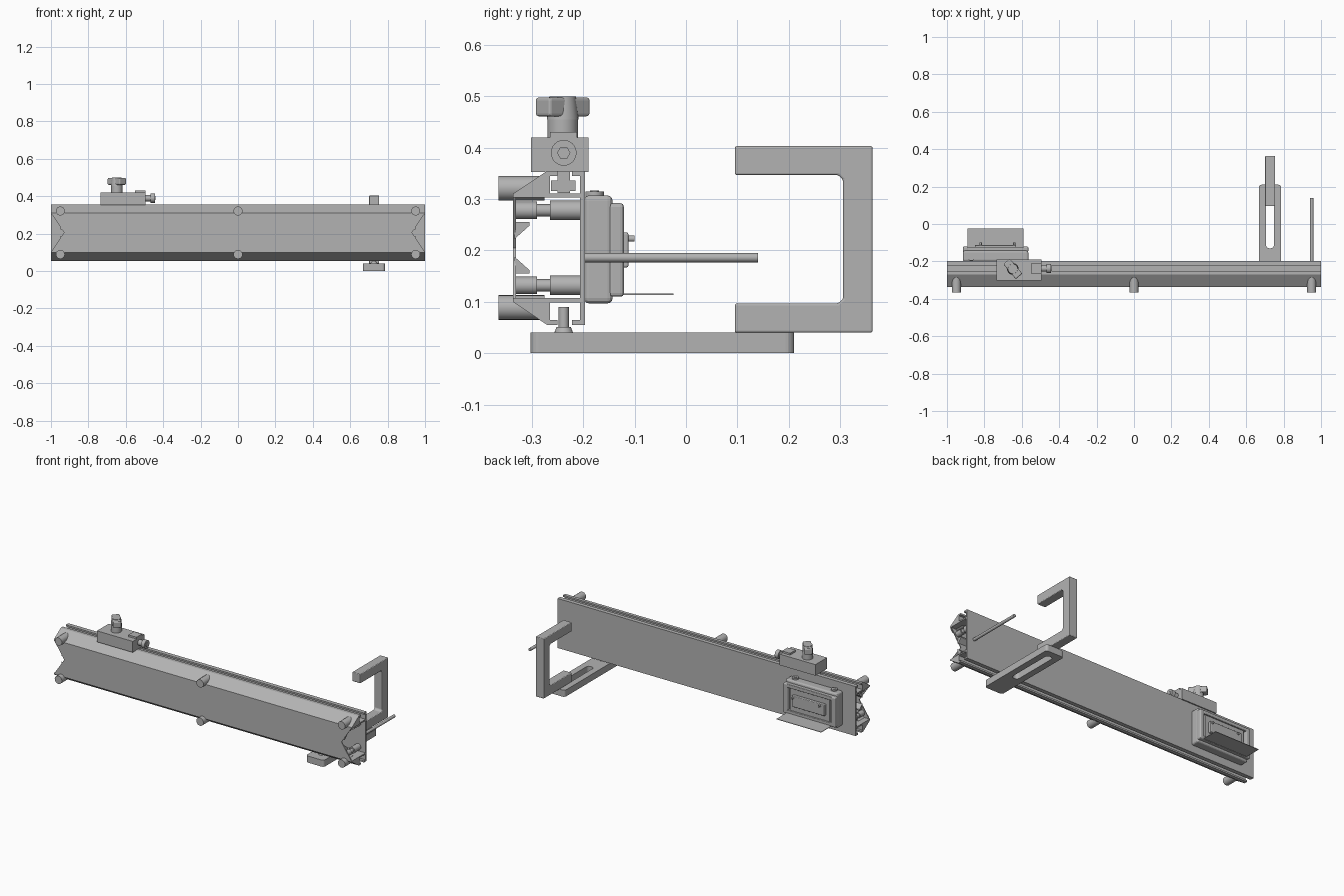
import bpy
import bmesh
import math
from mathutils import Matrix, Vector

if "Cube" in bpy.data.objects:
    bpy.data.objects.remove(bpy.data.objects["Cube"], do_unlink=True)

GREY = (0.45, 0.45, 0.45, 1)
metal = bpy.data.materials.new("plain_grey")
metal.use_nodes = True
metal.diffuse_color = GREY
metal.node_tree.nodes["Principled BSDF"].inputs["Base Color"].default_value = GREY


def finish(name, bm, bevel=0, smooth=False):
    bmesh.ops.recalc_face_normals(bm, faces=bm.faces[:])
    mesh = bpy.data.meshes.new(name)
    bm.to_mesh(mesh)
    bm.free()
    mesh.materials.append(metal)
    ob = bpy.data.objects.new(name, mesh)
    bpy.context.collection.objects.link(ob)
    if bevel:
        mod = ob.modifiers.new("rounded_edges", "BEVEL")
        mod.width = bevel
        mod.segments = 3
    if smooth:
        bpy.ops.object.select_all(action="DESELECT")
        ob.select_set(True)
        bpy.context.view_layer.objects.active = ob
        bpy.ops.object.shade_smooth_by_angle(angle=math.radians(35))
    return ob


def box(name, x, y, z, bevel=0, turn=0):
    bm = bmesh.new()
    size = Vector((x[1] - x[0], y[1] - y[0], z[1] - z[0]))
    mid = Vector((sum(x), sum(y), sum(z))) / 2
    mat = Matrix.Translation(mid) @ Matrix.Rotation(turn, 4, "Z") @ Matrix.Diagonal(size).to_4x4()
    bmesh.ops.create_cube(bm, size=1, matrix=mat)
    return finish(name, bm, bevel)


def rod(name, axis, lo, hi, a, b, r, sides=24, r2=None):
    """Cylinder or cone along an axis; a, b are the other two coordinates in order."""
    bm = bmesh.new()
    mid = [a, b]
    mid.insert("XYZ".index(axis), (lo + hi) / 2)
    rot = Vector((0, 0, 1)).rotation_difference(
        Vector([float(c == axis) for c in "XYZ"])).to_matrix().to_4x4()
    bmesh.ops.create_cone(bm, cap_ends=True, segments=sides, radius1=r,
                          radius2=r if r2 is None else r2, depth=hi - lo,
                          matrix=Matrix.Translation(mid) @ rot)
    return finish(name, bm, smooth=sides > 8)


def extrude(name, pts, axis, lo, hi, bevel=0):
    """Prism from a 2D outline in the other two coordinates."""
    bm = bmesh.new()
    verts = []
    for p in pts:
        co = list(p)
        co.insert("XYZ".index(axis), lo)
        verts.append(bm.verts.new(co))
    face = bm.faces.new(verts)
    new = bmesh.ops.extrude_face_region(bm, geom=[face])["geom"]
    step = Vector([(hi - lo) * (c == axis) for c in "XYZ"])
    bmesh.ops.translate(bm, vec=step, verts=[v for v in new if isinstance(v, bmesh.types.BMVert)])
    return finish(name, bm, bevel)


# Rail: chords mirrored about the mid height
MID = 0.205


def flip(pts):
    return [(y, 2 * MID - z) for y, z in pts]


chord = [(-.337, .303), (-.337, .31), (-.27, .355), (-.25, .355), (-.25, .345),
         (-.265, .345), (-.265, .311), (-.205, .311), (-.205, .303)]
lip = [(-.222, .345), (-.222, .355), (-.205, .355), (-.205, .345)]
rib = [(-.334, .255), (-.334, .222), (-.305, .248), (-.305, .255)]
for label, side in (("upper", lambda p: p), ("lower", flip)):
    extrude(label + "_chord", side(chord), "X", -1, 1)
    extrude(label + "_slot_lip", side(lip), "X", -1, 1)
    extrude(label + "_inner_rib", side(rib), "X", -.95, .95)
box("back_wall", (-1, 1), (-.206, -.197), (.055, .355))
extrude("front_plate", [(-1, .31), (1, .31), (.93, MID), (1, .1), (-1, .1), (-.93, MID)],
        "Y", -.337, -.331)

# Front pegs and internal spacers
for x in (-.95, 0, .95):
    for s, label in ((1, "upper"), (-1, "lower")):
        rod(label + "_peg", "Y", -.365, -.275, x, MID + s * .116, .024)
        z = MID + s * .073
        rod(label + "_spacer_head", "Y", -.331, -.29, x, z, .017)
        rod(label + "_spacer_neck", "Y", -.292, -.262, x, z, .012)
        rod(label + "_spacer_body", "Y", -.265, -.206, x, z, .019)

# Clamp on the upper slot
box("clamp_body", (-.735, -.495), (-.302, -.19), (.353, .42))
box("clamp_key", (-.72, -.51), (-.25, -.226), (.312, .36))
box("clamp_key_foot", (-.72, -.51), (-.263, -.215), (.316, .336))
box("clamp_raised_pad", (-.55, -.495), (-.265, -.212), (.41, .431))
rod("clamp_stem", "Z", .415, .462, -.648, -.24, .03)
knob = box("clamp_wing_knob", (-.7, -.596), (-.263, -.217), (.461, .498), .006, math.radians(-50))
rod("clamp_knob_hub", "Z", .455, .5, -.648, -.24, .031, r2=.026)
rod("clamp_screw_shank", "X", -.5, -.46, -.238, .39, .017)
rod("clamp_screw_head", "X", -.468, -.445, -.238, .39, .025)
rod("clamp_screw_hex", "X", -.446, -.442, -.238, .39, .013, sides=6)

# Carriage on the back of the rail
box("carriage_base", (-.915, -.565), (-.199, -.143), (.097, .307), .01)
for x in (-.9, -.58):
    box("carriage_cheek", (x - .015, x + .015), (-.15, -.121), (.11, .292), .007)
box("carriage_panel", (-.875, -.605), (-.15, -.13), (.125, .275), .004)
for z in (.122, .28):
    box("carriage_crossbar", (-.89, -.59), (-.148, -.122), (z - .011, z + .011), .003)
box("carriage_front_strip", (-.85, -.63), (-.132, -.112), (.167, .235), .004)
for x in (-.82, -.64):
    rod("carriage_strip_screw", "Y", -.114, -.1, x, .223, .006, sides=16)
for x in (-.87, -.61):
    rod("carriage_top_screw", "Z", .3, .315, x, -.178, .018)
    rod("carriage_top_screw_socket", "Z", .314, .317, x, -.178, .009, sides=6)
box("carriage_shelf", (-.89, -.59), (-.13, -.024), (.113, .116))

# Slotted arm below the rail
arm = box("slotted_arm", (.667, .787), (-.303, .21), (0, .04))
slot = box("slot_cutter", (.706, .748), (-.13, .17), (-.05, .09))
for ob, width in ((arm, .016), (slot, .018)):
    bm = bmesh.new()
    bm.from_mesh(ob.data)
    uprights = [e for e in bm.edges if abs(e.verts[0].co.z - e.verts[1].co.z) > .01]
    bmesh.ops.bevel(bm, geom=uprights, offset=width, segments=5, profile=.5, affect="EDGES")
    bm.to_mesh(ob.data)
    bm.free()
cut = arm.modifiers.new("slot", "BOOLEAN")
cut.operation = "DIFFERENCE"
cut.object = slot
slot.hide_render = True
slot.hide_viewport = True
rod("arm_screw", "Z", .035, .051, .727, -.238, .02, r2=.014)
rod("arm_screw_shank", "Z", .045, .09, .727, -.238, .01)

# C-shaped hook standing on the arm
extrude("hook", [(.095, .04), (.363, .04), (.363, .403), (.095, .403), (.095, .347),
                 (.296, .347), (.306, .337), (.306, .106), (.296, .097), (.095, .097)],
        "X", .7, .755, .004)

# Stop rod
rod("stop_rod", "Y", -.2, .14, .95, .186, .009)
